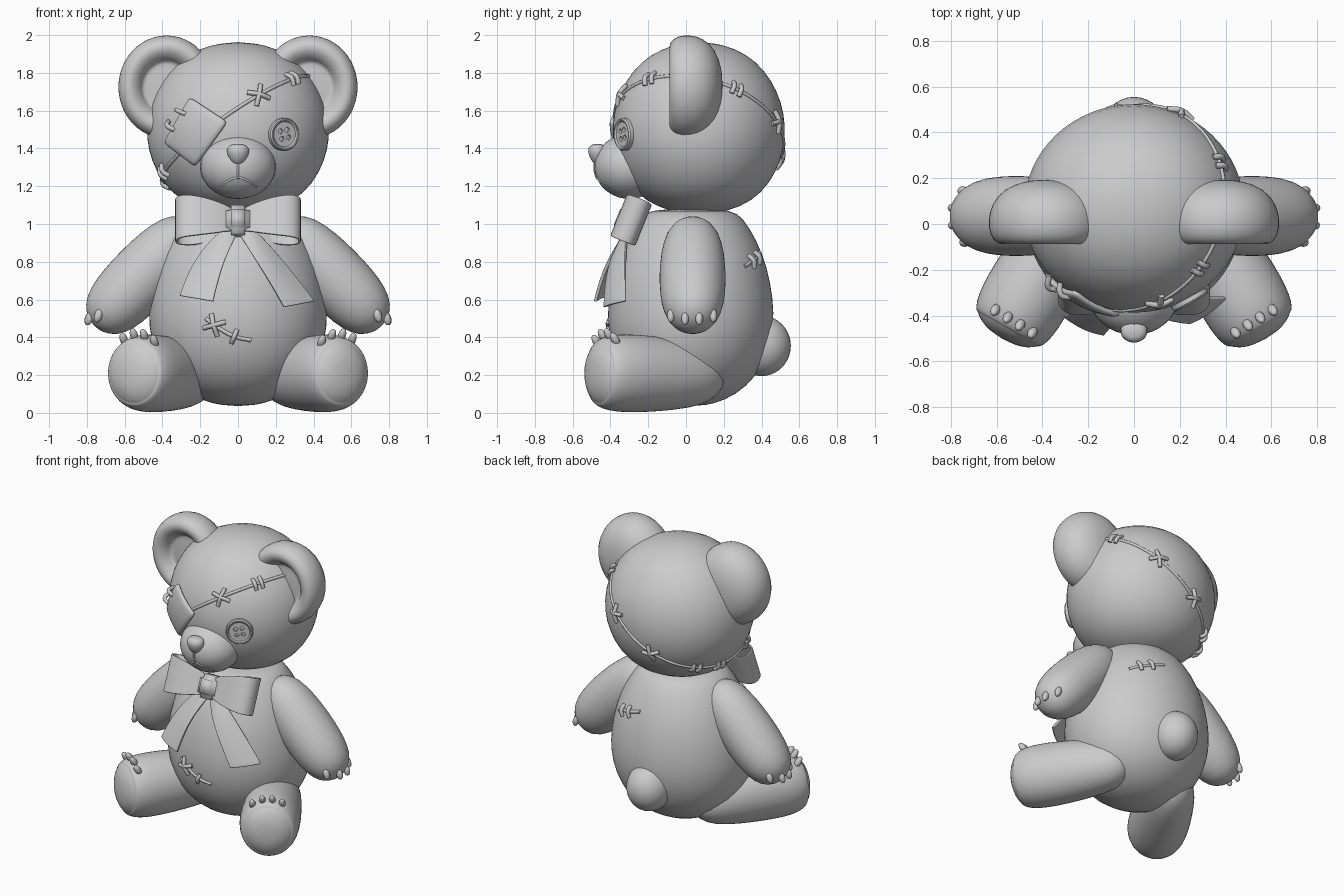
import bpy, bmesh
from math import sin, cos, pi, radians
from mathutils import Vector, Matrix
from mathutils.bvhtree import BVHTree

if "Cube" in bpy.data.objects:
    bpy.data.objects.remove(bpy.data.objects["Cube"])

grey = bpy.data.materials.new("plush_grey")
grey.use_nodes = True
grey.diffuse_color = (0.6, 0.6, 0.6, 1)
grey.node_tree.nodes["Principled BSDF"].inputs["Base Color"].default_value = (0.6, 0.6, 0.6, 1)


def link(name, data):
    obj = bpy.data.objects.new(name, data)
    bpy.context.collection.objects.link(obj)
    data.materials.append(grey)
    return obj


def finish(name, bm, subsurf=0, thickness=0):
    bmesh.ops.recalc_face_normals(bm, faces=bm.faces)
    for f in bm.faces:
        f.smooth = True
    mesh = bpy.data.meshes.new(name)
    bm.to_mesh(mesh)
    bm.free()
    obj = link(name, mesh)
    if thickness:
        mod = obj.modifiers.new("thickness", 'SOLIDIFY')
        mod.thickness, mod.offset = thickness, 0
    if subsurf:
        mod = obj.modifiers.new("smooth", 'SUBSURF')
        mod.levels = mod.render_levels = subsurf
    return obj


def frame(pos, axis=None, scale=(1, 1, 1)):
    rot = Vector(axis).to_track_quat('Z', 'Y').to_matrix().to_4x4() if axis else Matrix()
    return Matrix.Translation(pos) @ rot @ Matrix.Diagonal((*scale, 1))


def lathe(name, profile, pos, axis=None, scale=(1, 1, 1), subsurf=1, seg=24):
    """Revolve (radius, height) points around an axis."""
    bm = bmesh.new()
    verts = [bm.verts.new((r, 0, h)) for r, h in profile]
    edges = [bm.edges.new(pair) for pair in zip(verts, verts[1:])]
    bmesh.ops.spin(bm, geom=verts + edges, cent=(0, 0, 0), axis=(0, 0, 1),
                   angle=2 * pi, steps=seg, use_duplicate=False)
    bmesh.ops.remove_doubles(bm, verts=bm.verts, dist=0.0005)
    bm.transform(frame(pos, axis, scale))
    return finish(name, bm, subsurf)


def ball(name, pos, size, axis=None, u=32, v=20):
    bm = bmesh.new()
    bmesh.ops.create_uvsphere(bm, u_segments=u, v_segments=v, radius=1)
    bm.transform(frame(pos, axis, size))
    return finish(name, bm)


def tube(name, points, radius, cyclic=False):
    crv = bpy.data.curves.new(name, 'CURVE')
    crv.dimensions, crv.bevel_depth, crv.bevel_resolution = '3D', radius, 2
    crv.use_fill_caps, crv.resolution_u = True, 4
    sp = crv.splines.new('BEZIER')
    sp.bezier_points.add(len(points) - 1)
    for bp, p in zip(sp.bezier_points, points):
        bp.co = p
        bp.handle_left_type = bp.handle_right_type = 'AUTO'
    sp.use_cyclic_u = cyclic
    return link(name, crv)


def strip(name, rows, thickness, closed=False, subsurf=2):
    """Ribbon whose rows are lists of points across its width."""
    bm = bmesh.new()
    grid = [[bm.verts.new(p) for p in row] for row in rows]
    for a, b in zip(grid, grid[1:] + (grid[:1] if closed else [])):
        for i in range(len(a) - 1):
            bm.faces.new((a[i], a[i + 1], b[i + 1], b[i]))
    return finish(name, bm, subsurf, thickness)


def surface(obj):
    bpy.context.view_layer.update()
    return BVHTree.FromObject(obj, bpy.context.evaluated_depsgraph_get())


def hit(tree, origin, direction):
    loc, normal, _, _ = tree.ray_cast(Vector(origin), Vector(direction).normalized())
    return loc, normal


def stitch(name, p, n, tangent, kind):
    across = n.cross(tangent).normalized()
    along = across.cross(n).normalized()
    for s in (1,) if kind == "single" else (1, -1):
        d = (along + across * s).normalized() if kind == "cross" else across
        c = p + along * 0.022 * s if kind == "pair" else p
        h = 0.062 if kind == "cross" else 0.038
        tube(name, [c - d * h, c + n * 0.018, c + d * h], 0.013)


# Body, head, tail
body = lathe("body", [(0, .035), (.13, .045), (.26, .095), (.375, .19), (.445, .32), (.477, .46),
                      (.472, .6), (.44, .77), (.375, .92), (.3, 1.03), (.24, 1.075), (0, 1.08)],
             (0, 0.025, 0), scale=(1, .93, 1), seg=32)
HEAD = Vector((0, 0.068, 1.505))
head = lathe("head", [(0, -.452), (.16, -.44), (.3, -.385), (.4, -.29), (.462, -.17), (.489, -.05), (.482, .08),
                      (.442, .2), (.37, .31), (.27, .395), (.14, .445), (0, .46)],
             HEAD, scale=(1, .945, 1), seg=32)
ball("tail", (0, .4, .355), (.145, .155, .16))
head_s, body_s = surface(head), surface(body)

# Muzzle, nose, mouth
muzzle = ball("muzzle", (0, -.3, 1.305), (.2, .185, .172))
lathe("nose", [(0, -.062), (.03, -.055), (.06, -.005), (.06, .025), (.045, .045), (0, .05)],
      (0, -.468, 1.375), scale=(1, .85, 1))
muzzle_s = surface(muzzle)
for pts in ([(0, 1.32), (0, 1.28), (0, 1.245)],
            [(-.1, 1.195), (-.05, 1.23), (0, 1.245), (.05, 1.23), (.1, 1.195)]):
    tube("mouth_seam", [hit(muzzle_s, (x, -2, z), (0, 1, 0))[0] for x, z in pts], 0.006)

# Ears, arms, legs
for s, side in ((1, "left"), (-1, "right")):
    lathe(side + "_ear", [(0, .025), (.1, .02), (.13, .015), (.138, .05), (.18, .088), (.22, .09),
                          (.255, .05), (.262, -.02), (.245, -.09), (.19, -.155), (.1, -.188), (0, -.195)],
          (.378 * s, 0, 1.725), (0, -1, 0), (1, 1.07, 1))
    arm = lathe(side + "_arm", [(0, -.15), (.09, -.13), (.145, -.05), (.17, .08), (.178, .22),
                                (.175, .36), (.16, .47), (.12, .56), (.05, .6), (0, .605)],
                (.34 * s, .035, .895), (.69 * s, 0, -.72))
    leg = lathe(side + "_leg", [(0, -.1), (.08, -.09), (.145, -.02), (.18, .1), (.2, .28), (.209, .44),
                                (.207, .54), (.194, .61), (.172, .645), (.165, .64), (.155, .655),
                                (.1, .685), (0, .695)],
                (.23 * s, .1, .2), (.5 * s, -.87, .02), (.93, 1, 1))
    arm_s, leg_s = surface(arm), surface(leg)
    for i in range(4):
        y = -.08 + .075 * i
        p, n = hit(arm_s, (2 * s, y, .515 - .015 * (i in (1, 2))), (-s, 0, 0))
        ball(side + "_hand_claw", p + Vector((.006 * s, 0, 0)), (.02, .022, .038), (.35 * s, 0, -1), 12, 8)
        p, n = hit(leg_s, ((.605 - .054 * i) * s, -.375 - .033 * i, 2), (0, 0, -1))
        ball(side + "_foot_claw", p + Vector((0, 0, .012)), (.021, .021, .04), (.25 * s, -.45, .8), 12, 8)

# Button eye with four holes
p, n = hit(head_s, (.24, -2, 1.475), (0, 1, 0))
button = lathe("button_eye", [(0, -.03), (.08, -.03), (.086, -.01), (.086, .014), (.08, .022), (.073, .021),
                              (.066, .014), (0, .014)], p, n, subsurf=0, seg=32)
bm = bmesh.new()
for i in range(4):
    a = pi / 4 + i * pi / 2 + .2
    bmesh.ops.create_cone(bm, cap_ends=True, segments=12, radius1=.014, radius2=.014, depth=.04,
                          matrix=frame(p, n) @ Matrix.Translation((.029 * cos(a), .029 * sin(a), .015)))
cutter = finish("button_cutter", bm)
cutter.hide_render = True
mod = button.modifiers.new("holes", 'BOOLEAN')
mod.object, mod.operation, mod.solver = cutter, 'DIFFERENCE', 'EXACT'
bpy.context.view_layer.update()
button.data = bpy.data.meshes.new_from_object(button.evaluated_get(bpy.context.evaluated_depsgraph_get()))
button.modifiers.clear()
bpy.data.objects.remove(cutter)
bpy.context.view_layer.objects.active = button
button.select_set(True)
bpy.ops.object.shade_smooth_by_angle(angle=radians(35))

# Eye patch draped over the head
bl, tl, tr, br = [Vector(c) for c in ((-.385, 1.43), (-.25, 1.67), (-.05, 1.54), (-.22, 1.305))]
rows = []
for i in range(7):
    row = []
    for j in range(7):
        u, v = i / 6, j / 6
        c = bl.lerp(br, u).lerp(tl.lerp(tr, u), v)
        q, m = hit(head_s, (c.x, -2, c.y), (0, 1, 0))
        row.append(q + m * .014)
    rows.append(row)
strip("eye_patch", rows, .03, subsurf=1)
for x, z in ((-.345, 1.52), (-.295, 1.59)):
    q, m = hit(head_s, (x, -2, z), (0, 1, 0))
    d = Vector((.8, 0, -.35))
    d = (d - m * d.dot(m)).normalized() * .04
    tube("patch_stitch", [q - d, q + m * .04, q + d + m * .02], .013)


# Seam around the head with its stitches
def seam(deg):
    a = radians(deg)
    d = Vector((cos(a), sin(a), .69 * cos(a) - .25 * sin(a)))
    return hit(head_s, HEAD + d * 3, -d)


tube("head_seam", [seam(a)[0] for a in range(0, 360, 10)], .01, True)
for kind, angles in (("cross", (-75, 64, 100)), ("pair", (-42, 28, 140, 165, 203))):
    for deg in angles:
        q, m = seam(deg)
        stitch("head_stitch", q, m, seam(deg + 3)[0] - q, kind)

# Belly and back scars
for y, kind, pts in ((-2, "cross", ((-.17, .5), (-.125, .465), (-.02, .405), (.07, .385))),
                     (2, "single", ((.3, .775), (.24, .8), (.17, .82), (.08, .85)))):
    on = [hit(body_s, (x, y, z), (0, -y, 0)) for x, z in pts]
    tube("scar", [q for q, m in on], .011)
    stitch("scar_stitch", *on[1], on[2][0] - on[1][0], kind)
    stitch("scar_stitch", *on[2], on[3][0] - on[1][0], "single")

# Bow: two loops, knot and two trailing ends
tilt = Matrix.Translation((0, -.285, 1.01)) @ Matrix.Rotation(radians(-22), 4, 'X')
loop = [(.02, -.03), (.1, -.06), (.22, -.08), (.31, -.065), (.335, 0), (.31, .055), (.2, .06), (.08, .03), (.02, .01)]
for s, side in ((1, "left"), (-1, "right")):
    rows = [[tilt @ Vector((x * s, y, k * (.05 + .45 * x - .7 * x * x) + .03 * x)) for k in (-1, -.95, 0, .95, 1)]
            for x, y in loop]
    strip(side + "_bow_loop", rows, .014, closed=True)
bm = bmesh.new()
bmesh.ops.create_cube(bm, size=1)
bmesh.ops.bevel(bm, geom=bm.edges[:], offset=.2, segments=3, affect='EDGES')
bm.transform(tilt @ Matrix.Translation((0, -.02, -.005)) @ Matrix.Diagonal((.125, .13, .155, 1)))
finish("bow_knot", bm)
for side, ends in (("right", ((-.06, .0, -.3, -.3, .96), (-.165, -.05, -.32, -.38, .86),
                              (-.25, -.095, -.35, -.44, .74), (-.305, -.13, -.4, -.48, .595))),
                   ("left", ((.0, .06, -.3, -.3, .96), (.06, .16, -.38, -.32, .86),
                             (.15, .28, -.42, -.32, .72), (.24, .4, -.43, -.32, .565)))):
    rows = [[Vector((a + (b - a) * k, ya + (yb - ya) * k - .02 * sin(pi * k),
                     z + .03 * (k if side == "left" else 1 - k))) for k in (0, .03, .5, .97, 1)]
            for a, b, ya, yb, z in ends]
    rows.append([q - Vector((0, 0, .006)) for q in rows[-1]])
    strip(side + "_bow_end", rows, .018)
